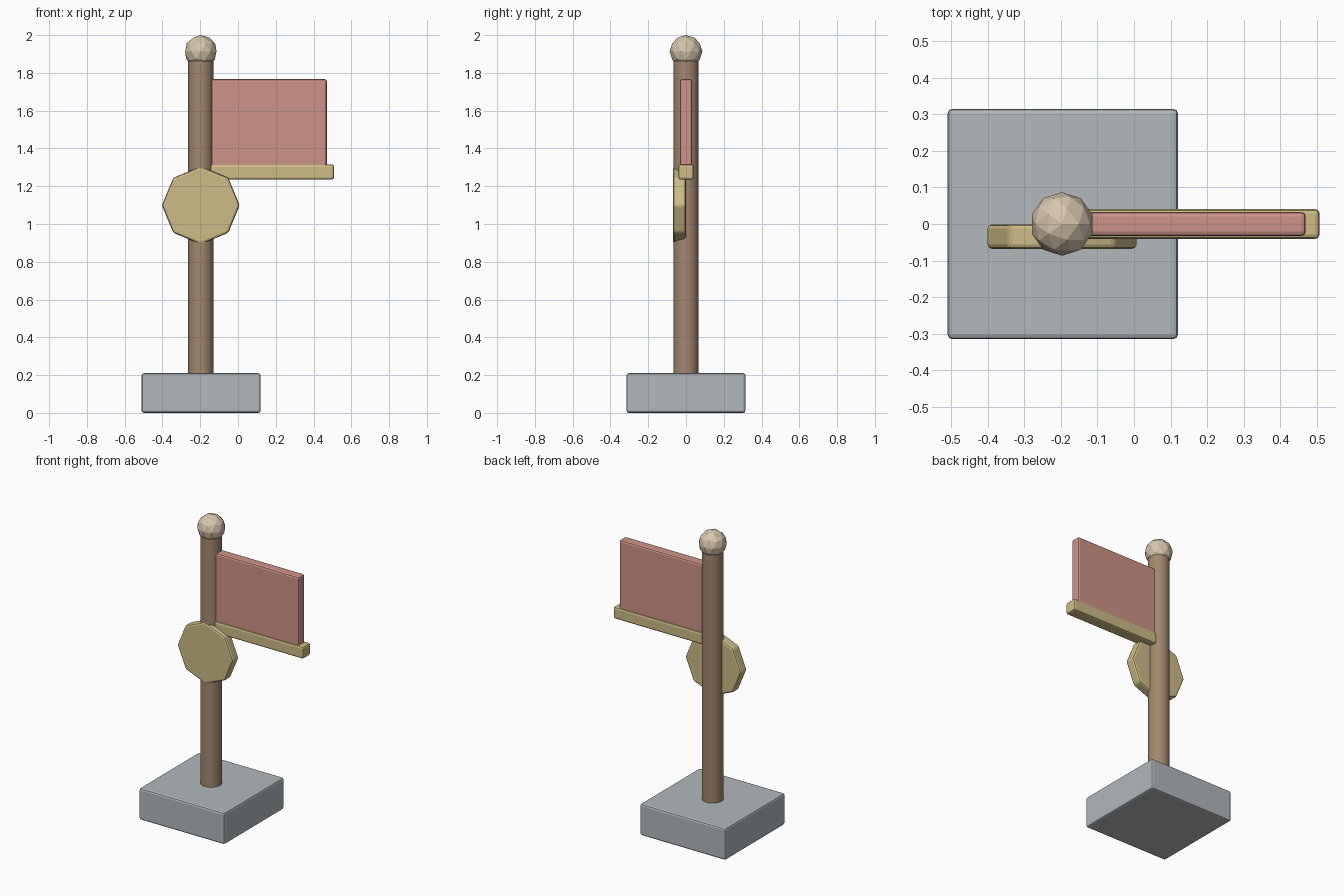
import bpy, math

if "Cube" in bpy.data.objects:
    bpy.data.objects.remove(bpy.data.objects["Cube"])

def material(name, rgb):
    m = bpy.data.materials.new(name)
    lin = [((c / 255 + 0.055) / 1.055) ** 2.4 for c in rgb]
    m.diffuse_color = (*lin, 1)
    m.use_nodes = True
    m.node_tree.nodes["Principled BSDF"].inputs["Base Color"].default_value = m.diffuse_color
    return m

stone = material("grey stone", (178, 184, 188))
wood = material("brown wood", (162, 136, 110))
knob = material("pale tan", (214, 197, 172))
pink = material("dusty pink", (206, 147, 136))
gold = material("straw gold", (205, 188, 134))

def finish(name, mat, bevel=0.0, segments=2):
    o = bpy.context.object
    o.name = name
    o.data.materials.append(mat)
    bpy.ops.object.transform_apply(location=False, rotation=True, scale=True)
    if bevel:
        b = o.modifiers.new("soft edges", 'BEVEL')
        b.width, b.segments = bevel, segments
        b.limit_method = 'ANGLE'
    return o

def box(name, mat, lo, hi, bevel):
    bpy.ops.mesh.primitive_cube_add(size=1, location=[(a + b) / 2 for a, b in zip(lo, hi)])
    bpy.context.object.scale = [b - a for a, b in zip(lo, hi)]
    return finish(name, mat, bevel)

PX = -0.197  # pole axis

# Base block
box("base", stone, (-0.51, -0.315, 0.0), (0.12, 0.315, 0.21), 0.012)

# Pole
bpy.ops.mesh.primitive_cylinder_add(vertices=16, radius=0.067, depth=1.75, location=(PX, 0, 1.005))
finish("pole", wood)
bpy.ops.object.shade_smooth_by_angle(angle=math.radians(35))

# Faceted finial
bpy.ops.mesh.primitive_ico_sphere_add(subdivisions=2, radius=0.087, location=(PX, 0, 1.913))
finish("finial", knob)

# Flag panel and the rail below it
box("flag", pink, (-0.147, -0.033, 1.30), (0.47, 0.033, 1.767), 0.012)
box("flag_rail", gold, (-0.147, -0.041, 1.235), (0.508, 0.041, 1.315), 0.012)

# Octagonal plaque on the front of the pole
bpy.ops.mesh.primitive_cylinder_add(vertices=8, radius=0.206, depth=0.067,
                                    location=(PX, -0.0345, 1.099), rotation=(math.pi / 2, 0, 0))
finish("plaque", gold, 0.012)
